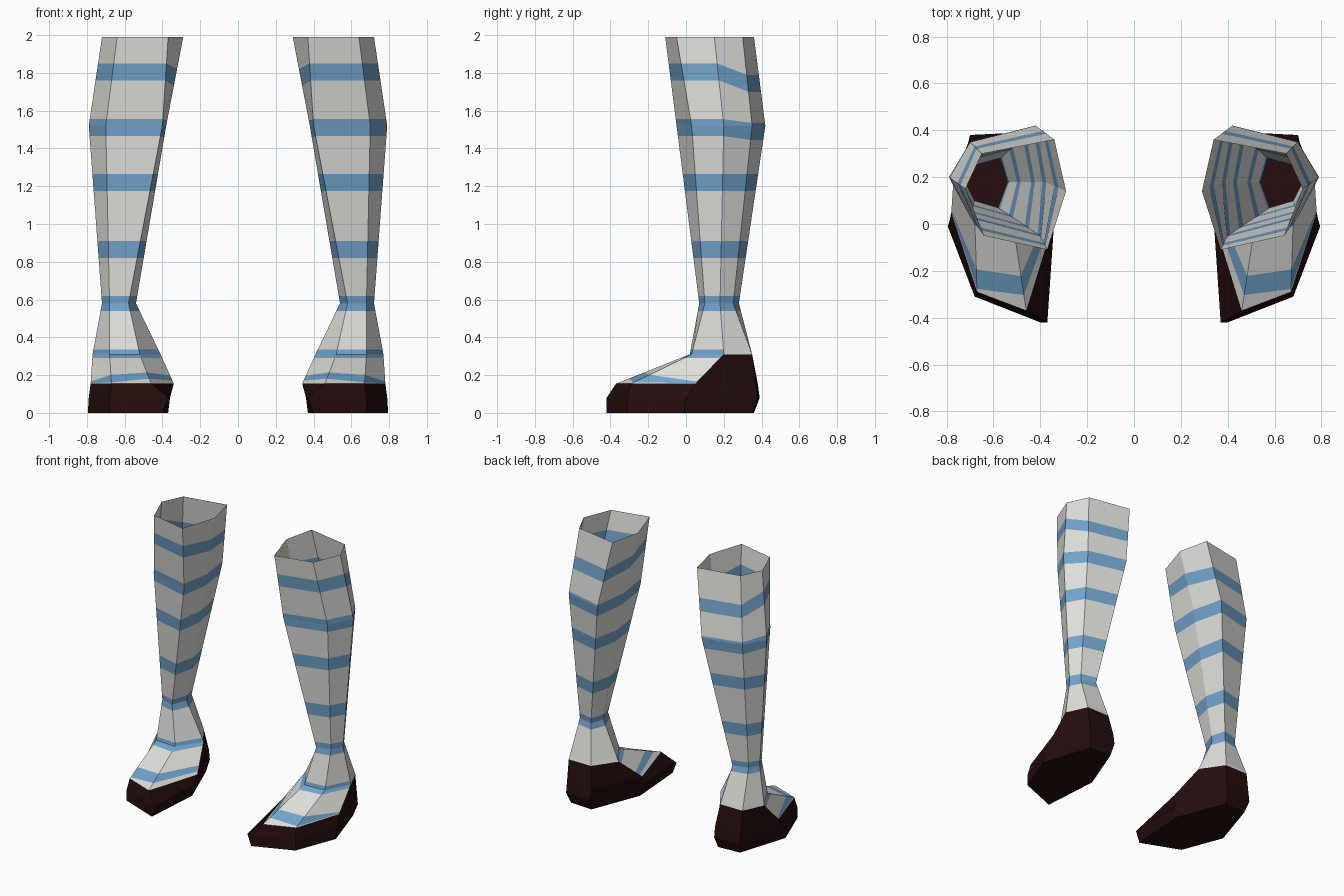
import bpy, bmesh
from mathutils import Vector

if "Cube" in bpy.data.objects:
    bpy.data.objects.remove(bpy.data.objects["Cube"])


def material(name, rgb):
    m = bpy.data.materials.new(name)
    m.diffuse_color = (*rgb, 1)
    m.use_nodes = True
    m.node_tree.nodes["Principled BSDF"].inputs["Base Color"].default_value = m.diffuse_color
    return m


MATS = [material("off_white", (0.74, 0.74, 0.71)),
        material("stripe_blue", (0.17, 0.37, 0.60)),
        material("dark_leather", (0.018, 0.004, 0.004))]
WHITE, BLUE, DARK = 0, 1, 2

# Six-sided cross-sections of one leg, top to sole: height, then (x, y) of
# front-inner, front-outer, outer, back-outer, back-inner, inner
SECTIONS = [
    (1.99, [(.37, -.11), (.64, -.05), (.72, .15), (.65, .30), (.34, .36), (.29, .14)]),
    (1.52, [(.40, -.05), (.70, .03), (.79, .20), (.70, .35), (.42, .42), (.38, .18)]),
    (0.58, [(.58, .07), (.68, .10), (.72, .18), (.68, .25), (.57, .28), (.54, .18)]),
    (0.31, [(.52, .02), (.68, .03), (.77, .20), (.70, .35), (.52, .35), (.41, .19)]),
    (0.155, [(.46, -.37), (.67, -.29), (.78, .05), (.70, .37), (.50, .38), (.34, .02)]),
    (0.08, [(.37, -.42), (.68, -.31), (.79, 0), (.70, .38), (.50, .39), (.36, 0)]),
    (0.0, [(.40, -.42), (.68, -.31), (.795, -.01), (.68, .35), (.51, .36), (.37, 0)]),
]
BACK_DROP = [0, 0, 0, 1, 1, 0.5]     # stripes sag toward the back


def point(k, s):
    """Point on column k at section position s (whole number = section)."""
    i = min(int(s), len(SECTIONS) - 2)
    a, b = [Vector((*SECTIONS[j][1][k], SECTIONS[j][0])) for j in (i, i + 1)]
    return a.lerp(b, s - i)


def position(z):
    for i in range(len(SECTIONS) - 1):
        z0, z1 = SECTIONS[i][0], SECTIONS[i + 1][0]
        if z >= z1:
            return i + (z0 - z) / (z0 - z1)
    return len(SECTIONS) - 1


def row(z, drop=0.0):
    return [position(z - drop * d) for d in BACK_DROP]


# Rows down the leg, each with the colour of the band below it
ROWS = [(row(1.99), WHITE),
        (row(1.85, .06), BLUE), (row(1.76, .06), WHITE),
        (row(1.555, .02), BLUE), ([1] * 6, BLUE), (row(1.465, .02), WHITE),
        (row(1.265), BLUE), (row(1.175), WHITE),
        (row(.91), BLUE), (row(.82), WHITE),
        (row(.62), BLUE), ([2] * 6, BLUE), (row(.54), WHITE),
        (row(.335), BLUE), ([3] * 6, BLUE), ([3.12] * 6, WHITE),
        ([3.62, 3.70, 3.93, 3.9, 3.9, 3.72], BLUE),
        ([3.83, 3.96, 3.98, 3.95, 3.95, 3.90], WHITE),
        ([4] * 6, DARK), ([5] * 6, DARK), ([6] * 6, DARK)]


def colour(k, top_row, base):
    heel_side = k in (2, 3, 4)
    if heel_side and top_row[k] >= 3:
        return DARK                      # heel cup
    if heel_side and top_row[k] > 2.8:
        return WHITE                     # no stripe just above the heel
    return base


def build(name, wanted, cap=False):
    bm = bmesh.new()
    grid = [[bm.verts.new(point(k, s[k])) for k in range(6)] for s, _ in ROWS]
    for r in range(len(ROWS) - 1):
        for k in range(6):
            c = colour(k, *ROWS[r])
            if c in wanted:
                n = (k + 1) % 6
                f = bm.faces.new((grid[r][k], grid[r + 1][k], grid[r + 1][n], grid[r][n]))
                f.material_index = wanted.index(c)
    if cap:
        bm.faces.new(grid[-1][::-1])
    bmesh.ops.delete(bm, geom=[v for v in bm.verts if not v.link_faces], context='VERTS')
    me = bpy.data.meshes.new(name)
    bm.to_mesh(me)
    bm.free()
    for c in wanted:
        me.materials.append(MATS[c])
    ob = bpy.data.objects.new(name, me)
    bpy.context.collection.objects.link(ob)
    ob.modifiers.new("other_leg", 'MIRROR').use_mirror_merge = False


build("striped_stockings", [WHITE, BLUE])
build("shoes", [DARK], cap=True)
